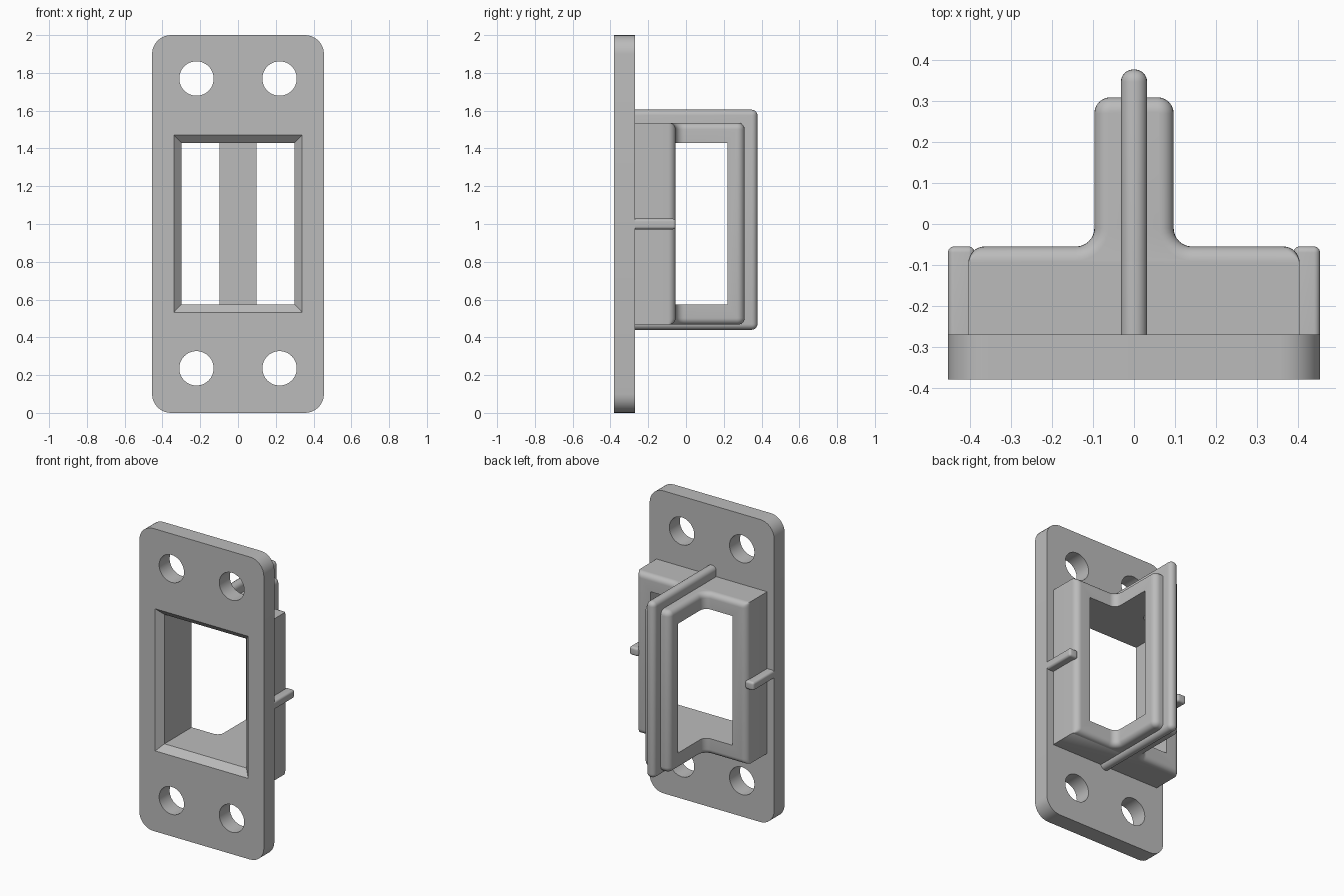
import bpy, bmesh
from math import sin, cos, radians, pi

old = bpy.data.objects.get("Cube")
if old:
    bpy.data.objects.remove(old, do_unlink=True)

grey = bpy.data.materials.new("plain grey")
grey.use_nodes = True
colour = (0.5, 0.5, 0.5, 1)
grey.diffuse_color = colour
grey.node_tree.nodes["Principled BSDF"].inputs["Base Color"].default_value = colour


def make(name, bm):
    bmesh.ops.recalc_face_normals(bm, faces=bm.faces)
    mesh = bpy.data.meshes.new(name)
    bm.to_mesh(mesh)
    bm.free()
    ob = bpy.data.objects.new(name, mesh)
    bpy.context.collection.objects.link(ob)
    mesh.materials.append(grey)
    return ob


def loft(name, rings):
    """Skin closed rings of points and cap both ends."""
    bm = bmesh.new()
    rows = [[bm.verts.new(p) for p in ring] for ring in rings]
    n = len(rows[0])
    for a, b in zip(rows, rows[1:]):
        for i in range(n):
            j = (i + 1) % n
            bm.faces.new((a[i], a[j], b[j], b[i]))
    bm.faces.new(rows[0])
    bm.faces.new(rows[-1])
    return make(name, bm)


def arc(cx, cy, r, start, end, steps=8):
    return [(cx + r * cos(radians(start + (end - start) * i / steps)),
             cy + r * sin(radians(start + (end - start) * i / steps)))
            for i in range(steps + 1)]


def rounded_box(name, lo, hi, radius, keep_sharp):
    """Box whose edges are rounded except where keep_sharp(edge) holds."""
    bm = bmesh.new()
    bmesh.ops.create_cube(bm, size=1)
    for v in bm.verts:
        v.co = [(a + b) / 2 + c * (b - a) for a, b, c in zip(lo, hi, v.co)]
    edges = [e for e in bm.edges if not keep_sharp(e)]
    bmesh.ops.bevel(bm, geom=edges, offset=radius, segments=6, profile=0.5,
                    affect='EDGES', clamp_overlap=True)
    return make(name, bm)


def cut(ob, cutter):
    mod = ob.modifiers.new("cut", 'BOOLEAN')
    mod.operation = 'DIFFERENCE'
    mod.solver = 'EXACT'
    mod.object = cutter
    select(ob)
    bpy.ops.object.modifier_apply(modifier=mod.name)


def select(ob):
    bpy.ops.object.select_all(action='DESELECT')
    ob.select_set(True)
    bpy.context.view_layer.objects.active = ob


def opening(name, margin=0.0):
    """Rectangular passage that flares out at the front."""
    rings = []
    for y, flare in ((-0.42, 0.08), (-0.34, 0), (0.22 + margin, 0)):
        x = 0.30 + flare
        z = 0.4275 + flare * 1.06 + margin
        rings.append([(sx * x, y, 1.0025 + sz * z)
                      for sx, sz in ((-1, -1), (1, -1), (1, 1), (-1, 1))])
    return loft(name, rings)


passage = opening("passage_cutter")
rib_passage = opening("rib_cutter", 0.025)
cutters = [passage, rib_passage]

# Mounting plate with rounded corners and four bolt holes
W, BACK, FRONT, R = 0.455, -0.27, -0.38, 0.1
outline = (arc(W - R, 2 - R, R, 0, 90) + arc(R - W, 2 - R, R, 90, 180)
           + arc(R - W, R, R, 180, 270) + arc(W - R, R, R, 270, 360))
plate = loft("mounting_plate", [[(x, y, z) for x, z in outline] for y in (FRONT, BACK)])
cut(plate, passage)
for x in (-0.22, 0.22):
    for z in (0.236, 1.77):
        ring = arc(x, z, 0.091, 0, 360, 48)[:-1]
        hole = loft("hole_cutter", [[(px, y, pz) for px, pz in ring] for y in (-0.5, -0.2)])
        cut(plate, hole)
        cutters.append(hole)


# T-shaped housing, its rear rim rolled over at top and bottom
def tee(inset):
    r = max(0.04 - inset, 0.005)
    shoulder, stem, tip = -0.055 - inset, 0.097 - inset, 0.31 - inset
    f = 0.045 + inset
    half = ([(0.405, BACK)] + arc(0.405 - r, shoulder - r, r, 0, 90)
            + arc(stem + f, shoulder + f, f, 270, 180)
            + arc(stem - r, tip - r, r, 0, 90))
    return half + [(-x, y) for x, y in reversed(half)]


roll, steps = 0.035, 6
levels = []
for i in range(steps + 1):
    a = pi / 2 * i / steps
    levels.append((roll * (1 - sin(a)), roll * (1 - cos(a))))
sections = [(inset, 0.467 + h) for inset, h in levels]
sections += [(inset, 1.536 - h) for inset, h in reversed(levels)]
housing = loft("housing", [[(x, y, z) for x, y in tee(inset)] for inset, z in sections])
cut(housing, passage)


# Rib wrapped around the middle of the housing
def at_plate(e):
    return all(v.co.y < BACK + 0.001 for v in e.verts)


rib = rounded_box("centre_rib", (-0.032, BACK, 0.44), (0.032, 0.378, 1.605), 0.03, at_plate)
cut(rib, rib_passage)

# Small guide rib on each side
parts = [plate, housing, rib]
for side, name in ((1, "left_guide"), (-1, "right_guide")):
    x = sorted((side * 0.39, side * 0.455))
    parts.append(rounded_box(name, (x[0], BACK, 0.972), (x[1], -0.055, 1.028), 0.015, at_plate))

for ob in parts:
    select(ob)
    bpy.ops.object.shade_smooth_by_angle(angle=radians(35))

for ob in cutters:
    bpy.data.objects.remove(ob, do_unlink=True)
